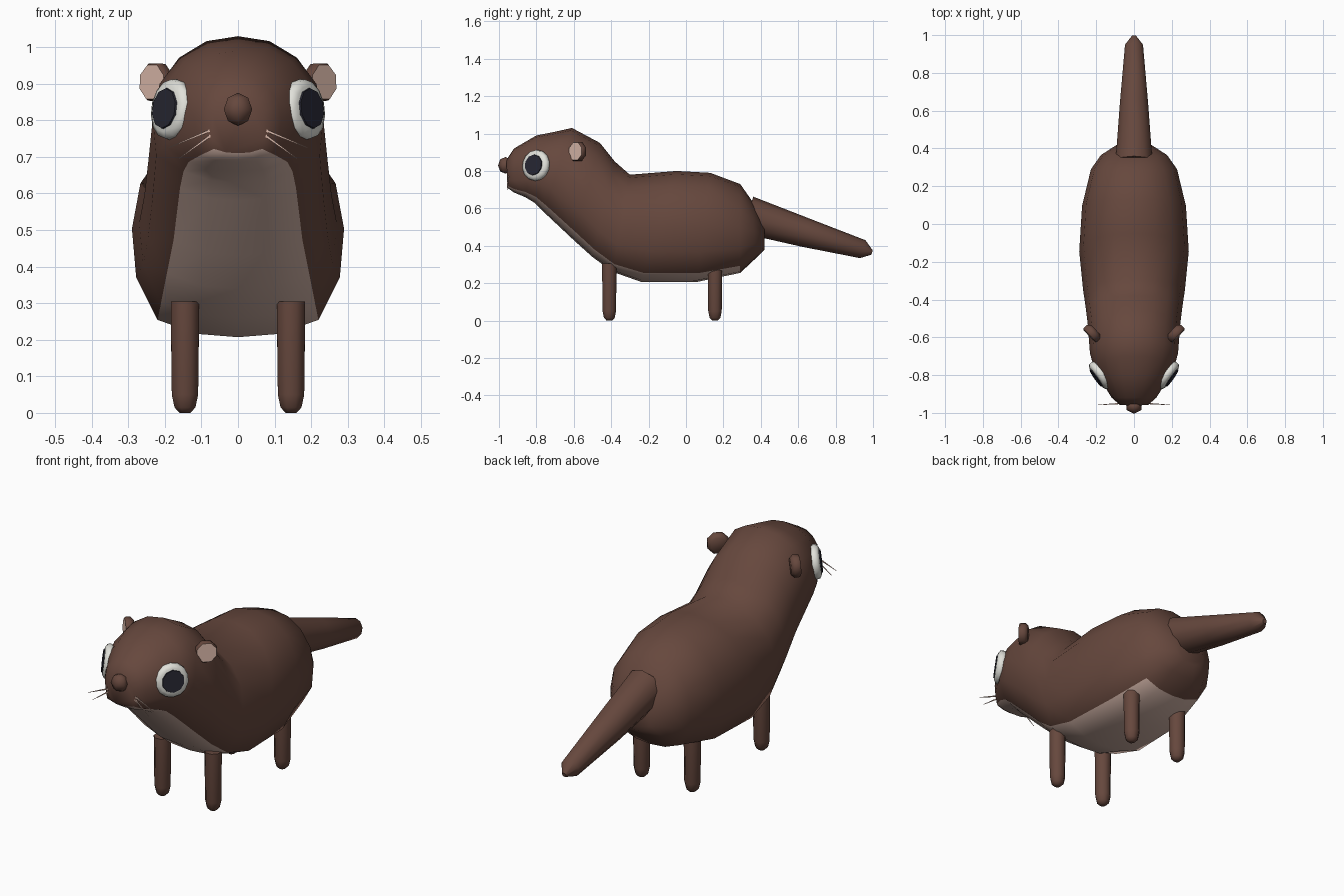
import bpy, bmesh, math
from mathutils import Vector, Matrix

if "Cube" in bpy.data.objects:
    bpy.data.objects.remove(bpy.data.objects["Cube"])


def material(name, rgb):
    m = bpy.data.materials.new(name)
    m.diffuse_color = (*rgb, 1)
    m.use_nodes = True
    m.node_tree.nodes["Principled BSDF"].inputs["Base Color"].default_value = m.diffuse_color
    return m


BROWN = material("brown fur", (0.133, 0.064, 0.047))
BELLY = material("belly fur", (0.58, 0.41, 0.35))
PINK = material("ear pink", (0.70, 0.48, 0.40))
WHITE = material("eye white", (0.75, 0.75, 0.70))
DARK = material("pupil dark", (0.02, 0.02, 0.032))


def finish(name, bm, mats, angle=50):
    bmesh.ops.recalc_face_normals(bm, faces=bm.faces)
    me = bpy.data.meshes.new(name)
    bm.to_mesh(me)
    bm.free()
    for m in mats:
        me.materials.append(m)
    for p in me.polygons:
        p.use_smooth = True
    me.set_sharp_from_angle(angle=math.radians(angle))
    ob = bpy.data.objects.new(name, me)
    bpy.context.collection.objects.link(ob)
    return ob


def loft(bm, rings):
    """Skin a list of equal rings and cap the ends; returns the side faces by row."""
    vs = [[bm.verts.new(p) for p in r] for r in rings]
    n = len(vs[0])
    sides = []
    for a, b in zip(vs, vs[1:]):
        sides.append([bm.faces.new((a[i], a[(i + 1) % n], b[(i + 1) % n], b[i])) for i in range(n)])
    bm.faces.new(vs[0])
    bm.faces.new(vs[-1])
    return sides


def tube(name, stations, mats=(BROWN,), n=8, angle=50):
    """Round tube through (centre, radius) stations, rings square to the whole axis."""
    axis = (Vector(stations[-1][0]) - Vector(stations[0][0])).normalized()
    up = Vector((0, 0, 1)) if abs(axis.z) < 0.9 else Vector((0, 1, 0))
    u = axis.cross(up).normalized()
    v = u.cross(axis)
    bm = bmesh.new()
    loft(bm, [[Vector(c) + r * (u * math.cos(t) + v * math.sin(t))
               for t in (2 * math.pi * (i + 0.5) / n for i in range(n))] for c, r in stations])
    return finish(name, bm, mats, angle)


# Body and head: tilted rings (top y, top z, bottom y, bottom z, half width, belly share)
STATIONS = [
    (-0.96, 0.86, -0.955, 0.71, 0.075, 0.88),
    (-0.92, 0.92, -0.92, 0.685, 0.118, 0.88),
    (-0.80, 0.99, -0.86, 0.66, 0.173, 0.78),
    (-0.70, 1.01, -0.81, 0.63, 0.213, 0.70),
    (-0.61, 1.03, -0.76, 0.58, 0.233, 0.68),
    (-0.46, 0.95, -0.60, 0.43, 0.245, 0.72),
    (-0.38, 0.85, -0.50, 0.34, 0.256, 0.76),
    (-0.30, 0.78, -0.39, 0.26, 0.270, 0.78),
    (-0.05, 0.80, -0.24, 0.207, 0.29, 0.76),
    (0.13, 0.79, 0.06, 0.207, 0.275, 0.76),
    (0.29, 0.73, 0.29, 0.255, 0.228, 0.72),
    (0.36, 0.63, 0.37, 0.33, 0.175, 0.76),
    (0.42, 0.52, 0.42, 0.38, 0.09, 0.76),
]


def body_ring(ty, tz, by, bz, w, belly):
    half = [(0, 1), (.37, .94), (.69, .74), (.92, .42), (1, 0),
            (.96, -.45), (belly, -.84), (belly * .5, -.97), (0, -1)]
    prof = half + [(-x, v) for x, v in half[-2:0:-1]]
    return [Vector((x * w, (ty + by) / 2 + v * (ty - by) / 2, (tz + bz) / 2 + v * (tz - bz) / 2))
            for x, v in prof]


bm = bmesh.new()
rows = loft(bm, [body_ring(*s) for s in STATIONS])
for row in rows[:10]:
    for f in row[6:10]:
        f.material_index = 1
finish("body", bm, (BROWN, BELLY), 60)

# Tail
tube("tail", [((0, 0.33, 0.565), 0.102), ((0, 0.64, 0.47), 0.078),
              ((0, 0.945, 0.382), 0.050), ((0, 0.995, 0.364), 0.012)], n=10)

# Nose
bm = bmesh.new()
bmesh.ops.create_uvsphere(bm, u_segments=6, v_segments=4, radius=1,
                          matrix=Matrix.Translation((0, -0.965, 0.83)) @ Matrix.Diagonal((0.045, 0.04, 0.045, 1)))
finish("nose", bm, (BROWN,), 70)

for s, side in ((-1, "left"), (1, "right")):
    # Legs
    for part, y, top in (("front_leg", -0.41, 0.305), ("back_leg", 0.155, 0.27)):
        x = s * 0.145
        tube(f"{part}_{side}", [((x, y, top), 0.042), ((x, y, 0.05), 0.039),
                                ((x, y, 0.015), 0.031), ((x, y, 0.0), 0.016)])

    # Ear: short tapered disc with a pink front face
    n = Vector((s * 0.72, -0.69, 0.05)).normalized()
    c = Vector((s * 0.222, -0.578, 0.904))
    ear = tube(f"ear_{side}", [(c - n * 0.025, 0.040), (c - n * 0.01, 0.055),
                               (c + n * 0.012, 0.055), (c + n * 0.02, 0.050)], (BROWN, PINK))
    for p in ear.data.polygons:
        if p.normal.dot(n) > 0.95:
            p.material_index = 1

    # Eye: domed white disc carrying a flat pupil
    n = Vector((s * 0.81, -0.57, 0.12)).normalized()
    c = Vector((s * 0.183, -0.803, 0.830))
    tube(f"eye_white_{side}", [(c - n * 0.035, 0.070), (c - n * 0.008, 0.084),
                               (c + n * 0.010, 0.081), (c + n * 0.020, 0.064)], (WHITE,), n=14)
    p = c + n * 0.020
    tube(f"pupil_{side}", [(p - n * 0.003, 0.057), (p + n * 0.005, 0.055)], (DARK,), n=10)

    # Whiskers
    for i, (z0, x1, z1) in enumerate(((0.775, 0.19, 0.725), (0.762, 0.162, 0.695))):
        tube(f"whisker_{side}_{i + 1}", [((s * 0.07, -0.950, z0), 0.005),
                                         ((s * x1, -0.957, z1), 0.001)], (PINK,), n=4)
